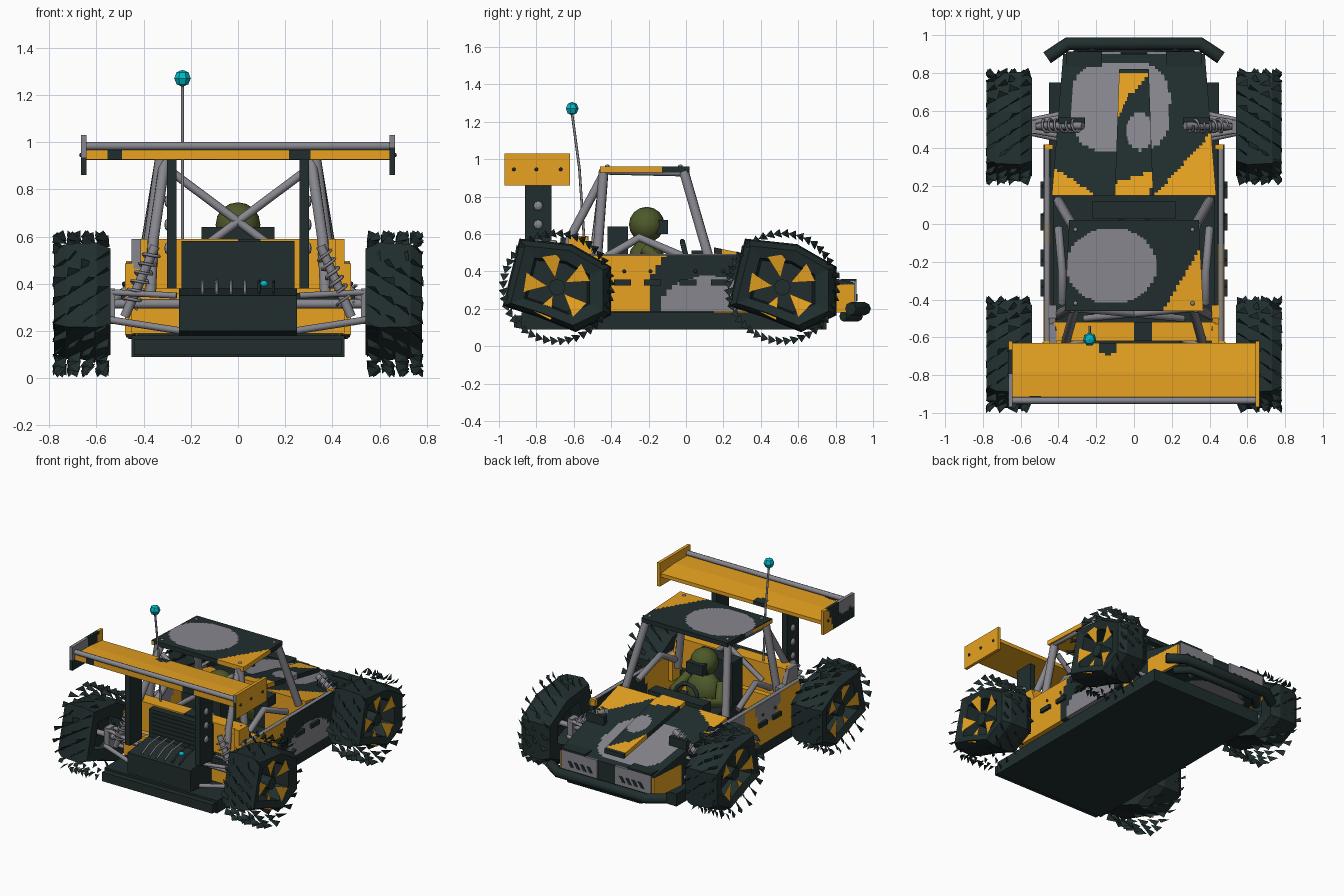
import bpy, bmesh, math, random
from mathutils import Vector, Matrix

if "Cube" in bpy.data.objects:
    bpy.data.objects.remove(bpy.data.objects["Cube"])

random.seed(4)
COLOURS = {"amber": (.8, .365, .015), "dark_green": (.015, .027, .027), "grey": (.24, .24, .27),
           "olive": (.075, .1, .023), "cyan": (0, .48, .57)}
MATS = []
for n, c in COLOURS.items():
    m = bpy.data.materials.new(n)
    m.diffuse_color = (*c, 1)
    m.use_nodes = True
    m.node_tree.nodes["Principled BSDF"].inputs["Base Color"].default_value = m.diffuse_color
    MATS.append(m)
AMBER, DARK, GREY, OLIVE, CYAN = range(5)


def finish(name, bm, colour, smooth=False):
    """colour is an index or a rule on the face centre"""
    bm.normal_update()
    for f in bm.faces:
        f.material_index = colour(f.calc_center_median()) if callable(colour) else colour
        f.smooth = smooth
    me = bpy.data.meshes.new(name)
    bm.to_mesh(me)
    bm.free()
    ob = bpy.data.objects.new(name, me)
    for m in MATS:
        me.materials.append(m)
    bpy.context.collection.objects.link(ob)
    return ob


def shaped(name, fn, colour, cuts=0):
    """unit cube, gridded, then bent into place by fn(u, v, w)"""
    bm = bmesh.new()
    bmesh.ops.create_cube(bm, size=2)
    if cuts:
        bmesh.ops.subdivide_edges(bm, edges=bm.edges[:], cuts=cuts, use_grid_fill=True)
    for v in bm.verts:
        v.co = fn(*v.co)
    bmesh.ops.recalc_face_normals(bm, faces=bm.faces[:])
    return finish(name, bm, colour)


def box(name, x, y, z, colour, cuts=0):
    def mix(r, t):
        return r[0] + (r[1] - r[0]) * (t + 1) / 2
    return shaped(name, lambda u, v, w: (mix(x, u), mix(y, v), mix(z, w)), colour, cuts)


def tube(name, pts, r, colour=GREY, res=2):
    cu = bpy.data.curves.new(name, 'CURVE')
    cu.dimensions, cu.bevel_depth, cu.bevel_resolution, cu.use_fill_caps = '3D', r, res, True
    sp = cu.splines.new('POLY')
    sp.points.add(len(pts) - 1)
    for p, q in zip(sp.points, pts):
        p.co = (*q, 1)
    tmp = bpy.data.objects.new(name, cu)
    bpy.context.collection.objects.link(tmp)
    me = bpy.data.meshes.new_from_object(tmp)
    bpy.data.objects.remove(tmp)
    bm = bmesh.new()
    bm.from_mesh(me)
    return finish(name, bm, colour, True)


def ball(name, co, scale, colour, seg=12, smooth=True):
    bm = bmesh.new()
    bmesh.ops.create_uvsphere(bm, u_segments=seg, v_segments=max(4, seg // 2), radius=1,
                              matrix=Matrix.Translation(co) @ Matrix.Diagonal((*scale, 1)))
    return finish(name, bm, colour, smooth)


def shock(name, a, b):
    a, b = Vector(a), Vector(b)
    d = b - a
    p = d.normalized().cross(Vector((0, 1, 0))).normalized()
    q = d.normalized().cross(p)
    tube(name + "_body", [a, b], .02)
    tube(name + "_spring", [a + d * (.1 + .75 * i / 60) + .034 * (p * math.cos(i * .63) + q * math.sin(i * .63))
                            for i in range(61)], .007, GREY, 0)


def oval(c, x, y, rx, ry):
    return ((c.x - x) / rx) ** 2 + ((c.y - y) / ry) ** 2 < 1


# camouflage rules
def hood_rule(c):
    if c.y < .12 + max((c.x - .08) * 1.1, (-c.x - .15) * .65):
        return AMBER
    if abs(c.x) > .43 - .08 * c.y and c.y > .62 and c.z < .33:
        return AMBER
    return GREY if abs((c.x + .07) / .26) ** 3 + abs((c.y - .62) / .24) ** 3 < 1 else DARK


def strip_rule(c):
    if c.y > .8 or c.y < .2 and c.x > .085:
        return DARK
    if c.y < .25 + .3 * c.x or c.y > .7 + 1.2 * max(0, c.x) or c.x < -.085 + .45 * max(0, c.y - .56) and c.y > .56:
        return AMBER
    return GREY if oval(c, .03, .49, .07, .1) else DARK


def roof_rule(c):
    if oval(c, -.12, -.22, .24, .2):
        return GREY
    if c.z < .955 and abs(c.x) > .35 and c.y < -.19:
        return AMBER
    return AMBER if c.x > .16 and c.y < -.45 + (c.x - .16) * 1.7 else DARK


def side_rule(c):
    y, z = c.y, c.z
    if c.x > 0:
        if ((y - .12) / .25) ** 2 + ((z - .22) / .155) ** 2 < 1:
            return GREY
        return AMBER if y < -.18 + max(0, z - .38) * .6 else DARK
    if ((y + .25) / .14) ** 2 + ((z - .45) / .12) ** 2 < 1 or ((y - .14) / .14) ** 2 + ((z - .42) / .12) ** 2 < 1:
        return GREY
    return DARK if y > .12 + .4 * (z - .3) else AMBER


def wing_rule(c):
    dark = (.21 < c.x < .32 and c.y < -.93) or oval(c, -.14, -.63, .05, .065) or oval(c, -.52, -.93, .05, .02)
    return DARK if dark else AMBER


def endplate_rule(c):
    if c.x > 0:
        return DARK if c.y < -.96 and c.z < .98 else GREY if c.y < -.969 else AMBER
    if c.y > -.7 + .4 * (c.z - .95):
        return AMBER
    return GREY if c.y < -.8 and c.z > .93 else DARK


# floor, hood and nose
box("floor_pan", (-.45, .45), (-.88, .75), (.09, .18), DARK)
shaped("hood", lambda u, v, w: (u * (.405 - .03 * v), .525 + .375 * v,
       .18 if w < 0 and v < .99 else (.2 + (w + 1) / 2 * ((.42 - .08 * v) - .2))), hood_rule, 47)
shaped("hood_strip", lambda u, v, w: (u * (.09 - .012 * v), .485 + .335 * v, .445 - .068 * v + .015 * w), strip_rule, 31)
box("cowl_vent", (-.22, .22), (.03, .12), (.44, .51), DARK)
for s in (-1, 1):
    box("headlight_plate", (s * .07, s * .36), (.9, .912), (.2, .345), GREY)
    box("headlight_lip", (s * .17, s * .36), (.83, .912), (.345, .36), DARK)
    for i in range(4):
        x = s * (.13 + .05 * i)
        shaped("plate_slot", lambda u, v, w: (x + .012 * u + .012 * w, .913 + .003 * v, .26 + .02 * w), DARK)
    tube("bumper_strut", [(s * .22, .85, .16), (s * .22, .95, .2)], .025, DARK)
tube("front_bumper", [(-.46, .88, .2), (-.35, .955, .2), (.35, .955, .2), (.46, .88, .2)], .035, DARK)
tube("lower_bumper", [(-.36, .84, .16), (-.28, .92, .16), (.28, .92, .16), (.36, .84, .16)], .028, DARK)

# side panels with slots and bolts
for s in (-1, 1):
    shaped("side_panel", lambda u, v, w: (s * (.46 + .018 * u), -.105 + .525 * v, .335 + .15 * w), side_rule, 35)
    for y in (-.34, -.18, .01, .18):
        box("side_slot", (s * .46, s * .495), (y - .045, y + .045), (.325, .355), DARK)
    for y in (-.33, -.19, .05, .2):
        ball("side_bolt", (s * .48, y, .4), (.01, .01, .01), DARK, 6)
    # sloping rear quarter panel
    shaped("rear_quarter", lambda u, v, w: (s * (.43 + .02 * u), -.53 + .1 * v, .4 + .19 * w if v < 0 else .4 + .09 * w),
           lambda c: GREY if c.z > .47 and s < 0 else AMBER, 5)

# rear bulkhead, engine and gearbox
box("rear_bulkhead", (-.43, .43), (-.62, -.52), (.38, .59), lambda c: DARK if abs(c.x - .03) < .05 else AMBER, 17)
box("rear_skirt", (-.45, .45), (-.66, -.52), (.19, .36), lambda c: DARK if c.x > .25 and c.z > .3 else AMBER, 11)
box("radiator", (-.24, .24), (-.67, -.62), (.38, .58), DARK)
for i in range(6):
    box("radiator_rib", (-.22, .22), (-.676, -.67), (.405 + i * .029, .412 + i * .029), DARK)
shaped("gearbox", lambda u, v, w: (.25 * u, -.76 + .14 * v, .275 + (.105 - (.03 if v < 0 else 0)) * w), DARK)
for i in range(6):
    x = -.15 + .06 * i
    tube("cooling_fin", [(x, -.88, .36), (x, -.8, .4), (x, -.68, .41)], .007, GREY if i < 4 else DARK, 0)
ball("fuel_cap", (.11, -.8, .4), (.02, .02, .015), CYAN, 6)
box("rear_bumper", (-.44, .44), (-.92, -.84), (.1, .165), DARK)

# cockpit, seat and driver
box("cockpit_floor", (-.43, .43), (-.52, .16), (.17, .22), DARK)
box("seat_base", (-.16, .16), (-.4, -.05), (.22, .34), DARK)
box("seat_back", (-.155, .155), (-.42, -.31), (.22, .64), DARK)
ball("driver_torso", (0, -.21, .45), (.13, .1, .13), OLIVE)
ball("driver_helmet", (0, -.21, .65), (.095, .095, .095), OLIVE, 16)
box("driver_visor", (-.065, .065), (-.16, -.095), (.6, .675), DARK)
for s in (-1, 1):
    tube("driver_arm", [(s * .13, -.22, .52), (s * .18, -.12, .43), (s * .09, .0, .46)], .035, OLIVE)
tube("steering_wheel", [(.09 * math.cos(i * math.pi / 6), .0 - .02 * math.sin(i * math.pi / 6),
                         .48 + .08 * math.sin(i * math.pi / 6)) for i in range(13)], .014, DARK)

# roll cage and roof
for s in (-1, 1):
    tube("rear_post", [(s * .4, -.48, .4), (s * .325, -.44, .94)], .027)
    tube("front_post", [(s * .4, .12, .48), (s * .325, -.01, .93)], .027)
    tube("rear_brace", [(s * .31, -.44, .92), (s * .36, -.62, .58), (s * .37, -.66, .36)], .024)
    tube("cross_brace", [(s * .29, -.45, .88), (-s * .26, -.5, .47)], .018)
    tube("side_brace", [(s * .38, -.42, .48), (s * .38, -.25, .58), (s * .4, -.02, .48)], .022)
    tube("sill_rail", [(s * .46, -.62, .475), (s * .46, .42, .475)], .018)
    box("sill_tip", (s * .43, s * .475), (.395, .42), (.45, .496), AMBER)
    tube("roof_rail", [(s * .335, -.44, .935), (s * .32, 0, .925)], .018)
    for y in (-.42, -.03):
        ball("roof_bolt", (s * .31, y, .963), (.013, .013, .008), GREY, 6)
shaped("roof", lambda u, v, w: (u * (.355 - .012 * v), -.22 + .24 * v, .945 + .016 * w), roof_rule, 41)

# rear wing with a rounded rear edge and raised rail
shaped("wing_blade", lambda u, v, w: (.645 * u, -.785 + .155 * v,
       .946 + .02 * w * (1 - .35 * max(0, v)) - .008 * max(0, v)), wing_rule, 41)
tube("wing_rail", [(-.65, -.935, .983), (.65, -.935, .983)], .018)
for s in (-1, 1):
    box("wing_endplate", (s * .642, s * .664), (-.97, -.62), (.86, 1.03), endplate_rule, 15)
    box("wing_post", (s * .26, s * .3), (-.86, -.72), (.38, .935), DARK)
    for z in (.55, .65, .75):
        ball("post_bolt", (s * .3, -.79, z), (.012, .026, .026), GREY, 8)
    for y in (-.92, -.8, -.67):
        ball("endplate_bolt", (s * .664, y, .945), (.01, .01, .01), DARK, 6)

# antenna
tube("antenna_rod", [(-.235, -.545, .58), (-.235, -.57, .95), (-.235, -.61, 1.25)], .007)
ball("antenna_tip", (-.235, -.61, 1.27), (.036, .036, .036), CYAN, 7, False)

# jagged wheels and suspension
OUT = [(-.29, -.1), (-.2, .26), (.08, .23), (.29, .11), (.29, -.15), (.1, -.24), (-.1, -.16)]
RINGS = [(.5, .56), (.9, .54), (1, .6), (.97, .73), (.85, .78), (.6, .765), (.55, .66)]


def wheel(s, cy, cz=.315):
    bm = bmesh.new()
    loops = [[bm.verts.new((s * x, cy + k * p, cz + k * q)) for p, q in OUT] for k, x in RINGS]
    for a, b in zip(loops, loops[1:]):
        for i in range(len(OUT)):
            j = (i + 1) % len(OUT)
            bm.faces.new((a[i], a[j], b[j], b[i]))
    bm.faces.new(loops[-1])
    bmesh.ops.recalc_face_normals(bm, faces=bm.faces[:])
    finish("tyre", bm, DARK)
    # loose triangular tread blades
    bm = bmesh.new()
    for row in range(4):
        for i in range(22):
            a = (i + row * .5) * math.tau / 22
            x = .575 + .06 * row
            pts = [(.265, a, x - .03), (.288, a + .17, x + .03), (.312, a + .05, x + random.uniform(-.03, .03)),
                   (.275, a + .1, x + .02)]
            v = [bm.verts.new((s * px, cy + r * math.cos(t), cz + r * math.sin(t))) for r, t, px in pts]
            for f in ((0, 1, 2), (0, 2, 3), (1, 3, 2), (0, 3, 1)):
                bm.faces.new([v[k] for k in f])
    bmesh.ops.recalc_face_normals(bm, faces=bm.faces[:])
    finish("tread", bm, DARK)
    # triangular rim spokes
    bm = bmesh.new()
    for i in range(5):
        a = i * math.tau / 5 + .5
        v = [bm.verts.new((s * x, cy + r * math.cos(t), cz + r * math.sin(t)))
             for r, t, x in ((.05, a, .75), (.18, a - .32, .772), (.18, a + .27, .774))]
        bm.faces.new(v if s > 0 else v[::-1])
    finish("rim_spokes", bm, AMBER)
    tube("wheel_hub", [(s * .65, cy, cz), (s * .755, cy, cz)], .045, DARK)
    tube("axle", [(s * .2, cy, cz), (s * .66, cy, cz)], .02)


for s in (-1, 1):
    for cy in (.515, -.69):
        wheel(s, cy)
        for dy in (-.1, .1):
            tube("lower_arm", [(s * .24, cy + dy, .2), (s * .56, cy + dy * .3, .25)], .015)
            tube("upper_arm", [(s * .26, cy + dy * .7, .35), (s * .56, cy + dy * .2, .365)], .013)
        box("hub_carrier", (s * .52, s * .56), (cy - .035, cy + .035), (.23, .38), GREY)
    shock("front_shock", (s * .27, .52, .5), (s * .52, .52, .34))
    shock("rear_shock", (s * .35, -.71, .56), (s * .48, -.71, .26))
    box("front_shock_tower", (s * .26, s * .4), (.53, .565), (.36, .475), DARK)
